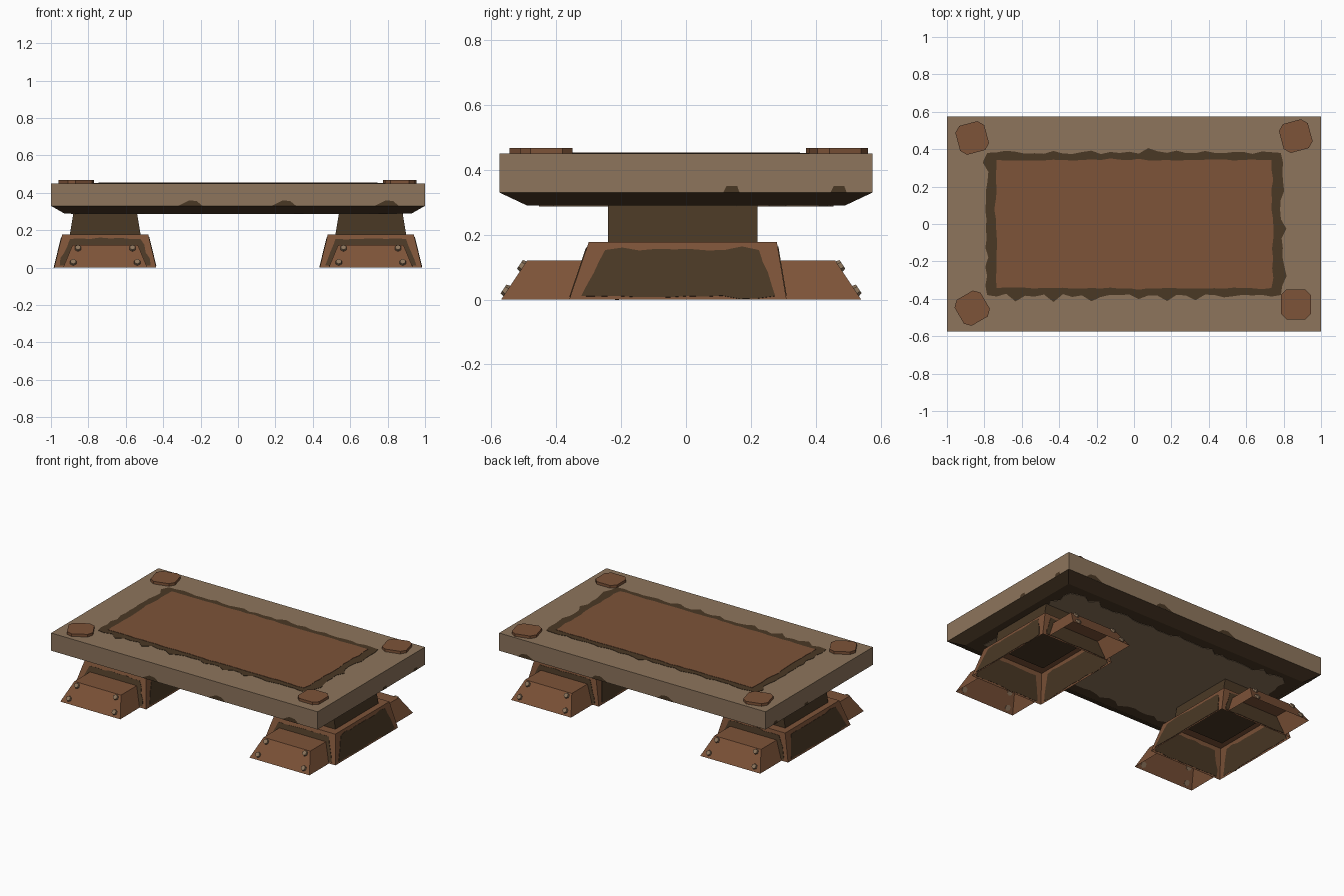
import bpy, bmesh, math, random
from mathutils import Vector, Matrix

if "Cube" in bpy.data.objects:
    bpy.data.objects.remove(bpy.data.objects["Cube"])

random.seed(4)


def srgb(h):
    v = [int(h[i:i + 2], 16) / 255 for i in (0, 2, 4)]
    return [((c + 0.055) / 1.055) ** 2.4 if c > 0.04 else c / 12.92 for c in v] + [1]


def material(name, h):
    m = bpy.data.materials.new(name)
    m.diffuse_color = srgb(h)
    m.use_nodes = True
    m.node_tree.nodes["Principled BSDF"].inputs["Base Color"].default_value = m.diffuse_color
    return m


TAN = material("worn tan", "8d755c")
RUST = material("rust brown", "7d5338")
DARK = material("dark grime", "4a3825")


def make(name, verts, faces, *mats):
    me = bpy.data.meshes.new(name)
    me.from_pydata([tuple(v) for v in verts], [], faces)
    for m in mats:
        me.materials.append(m)
    ob = bpy.data.objects.new(name, me)
    bpy.context.collection.objects.link(ob)
    return ob


def frustum(name, lo, hi, z0, z1, mat, skip=()):
    """Block between two rectangles (x0, x1, y0, y1); skip drops named sides."""
    def ring(r, z):
        return [Vector(p) for p in ((r[0], r[2], z), (r[1], r[2], z), (r[1], r[3], z), (r[0], r[3], z))]
    sides = {"bottom": (3, 2, 1, 0), "top": (4, 5, 6, 7), "front": (0, 1, 5, 4),
             "right": (1, 2, 6, 5), "back": (2, 3, 7, 6), "left": (3, 0, 4, 7)}
    verts = ring(lo, z0) + ring(hi, z1)
    ob = make(name, verts, [f for k, f in sides.items() if k not in skip], mat)
    return ob, {k: [verts[i] for i in f] for k, f in sides.items()}


def on_quad(q, u, v):
    return q[0].lerp(q[1], u).lerp(q[3].lerp(q[2], u), v)


def patch(name, corners, mat, rough, thick=0.005):
    """Thin plate with a ragged outline, centred on the surface."""
    mid = sum(corners, Vector()) / 4
    pts = []
    for i in range(4):
        a, b = corners[i], corners[(i + 1) % 4]
        n = max(4, int((b - a).length / 0.05))
        out = (a + b) / 2 - mid
        out -= (b - a).normalized() * out.dot((b - a).normalized())
        out.normalize()
        for k in range(n):
            j = random.uniform(-0.3, 0.5) * rough
            if random.random() < 0.15:
                j += rough
            pts.append(a.lerp(b, k / n) + out * (j if k else 0))
    ob = make(name, pts, [range(len(pts))], mat)
    mod = ob.modifiers.new("thickness", "SOLIDIFY")
    mod.thickness, mod.offset = thick, 0
    return ob


def flat(x, y, z):
    return [Vector(p) for p in ((-x, -y, z), (x, -y, z), (x, y, z), (-x, y, z))]


# Table slab with grimy chamfered underside
slab = (-1, 1, -0.575, 0.575)
frustum("slab", slab, slab, 0.33, 0.45, TAN, ("bottom",))
frustum("slab_underside", (-0.93, 0.93, -0.49, 0.49), slab, 0.29, 0.33, DARK, ("top",))
patch("underside_panel", flat(0.85, 0.41, 0.29), TAN, 0.03)

# Ragged rust panel inlaid on top, with a grime ring
patch("top_grime_ring", flat(0.785, 0.38, 0.45), DARK, 0.025, 0.004)
patch("top_rust_panel", flat(0.735, 0.342, 0.45), RUST, 0.008, 0.008)

# Grime specks creeping up the slab sides
for s in (-1, 1):
    for x in (-0.25, 0.25, 0.8):
        make("edge_speck", [(x - 0.07, s * 0.577, 0.33), (x + 0.06, s * 0.577, 0.33),
                            (x + 0.03, s * 0.577, 0.355), (x - 0.01, s * 0.577, 0.36)], [(0, 1, 2, 3)], DARK)
    for y in (0.14, 0.47):
        make("edge_speck", [(s * 1.002, y - 0.025, 0.33), (s * 1.002, y + 0.025, 0.33),
                            (s * 1.002, y + 0.018, 0.35), (s * 1.002, y - 0.015, 0.35)], [(0, 1, 2, 3)], DARK)

# Corner pads: chamfered squares, each turned a little
for x, y, deg in ((-0.865, 0.46, 15), (0.865, 0.47, 15), (-0.865, -0.45, 30), (0.865, -0.43, 0)):
    a, b = 0.08, 0.05
    outline = [(a, -b), (a, b), (b, a), (-b, a), (-a, b), (-a, -b), (-b, -a), (b, -a)]
    rot = Matrix.Translation((x, y, 0)) @ Matrix.Rotation(math.radians(deg), 4, "Z")
    verts = [rot @ Vector((px, py, z)) for z in (0.445, 0.468) for px, py in outline]
    faces = [range(7, -1, -1), range(8, 16)]
    faces += [(i, (i + 1) % 8, 8 + (i + 1) % 8, 8 + i) for i in range(8)]
    make("corner_pad", verts, faces, RUST)


def bolt(pos, normal):
    bm = bmesh.new()
    m = Matrix.Translation(pos) @ normal.to_track_quat("Z", "Y").to_matrix().to_4x4()
    bmesh.ops.create_cone(bm, cap_ends=True, segments=6, radius1=0.02, radius2=0.016, depth=0.016, matrix=m)
    ob = make("foot_bolt", [], [], TAN)
    bm.to_mesh(ob.data)
    bm.free()


# Two legs: column, hollow flared base, two hollow bolted feet
for c in (-0.71, 0.71):
    frustum("leg_column", (c - 0.19, c + 0.19, -0.24, 0.22), (c - 0.17, c + 0.17, -0.24, 0.22),
            0.172, 0.292, DARK)
    _, sides = frustum("leg_base", (c - 0.273, c + 0.273, -0.36, 0.31), (c - 0.23, c + 0.23, -0.30, 0.28),
                       0, 0.177, RUST, ("bottom",))
    for k in ("front", "back", "left", "right"):
        q = sides[k]
        patch("base_grime", [on_quad(q, 0.05, 0.06), on_quad(q, 0.95, 0.06),
                             on_quad(q, 0.9, 0.86), on_quad(q, 0.1, 0.86)], DARK, 0.008)
    for k, inner_lo, inner_hi, out_lo, out_hi in (("front", -0.36, -0.32, -0.57, -0.49),
                                                  ("back", 0.31, 0.29, 0.54, 0.46)):
        lo = (c - 0.225, c + 0.225, *sorted((inner_lo, out_lo)))
        hi = (c - 0.175, c + 0.175, *sorted((inner_hi, out_hi)))
        _, f = frustum("leg_foot", lo, hi, 0, 0.12, RUST, ("bottom", "back" if k == "front" else "front"))
        q = f[k]
        n = (q[1] - q[0]).cross(q[3] - q[0]).normalized()
        for u, v in ((0.1, 0.22), (0.9, 0.22), (0.1, 0.85), (0.9, 0.85)):
            bolt(on_quad(q, u, v) + n * 0.004, n)
